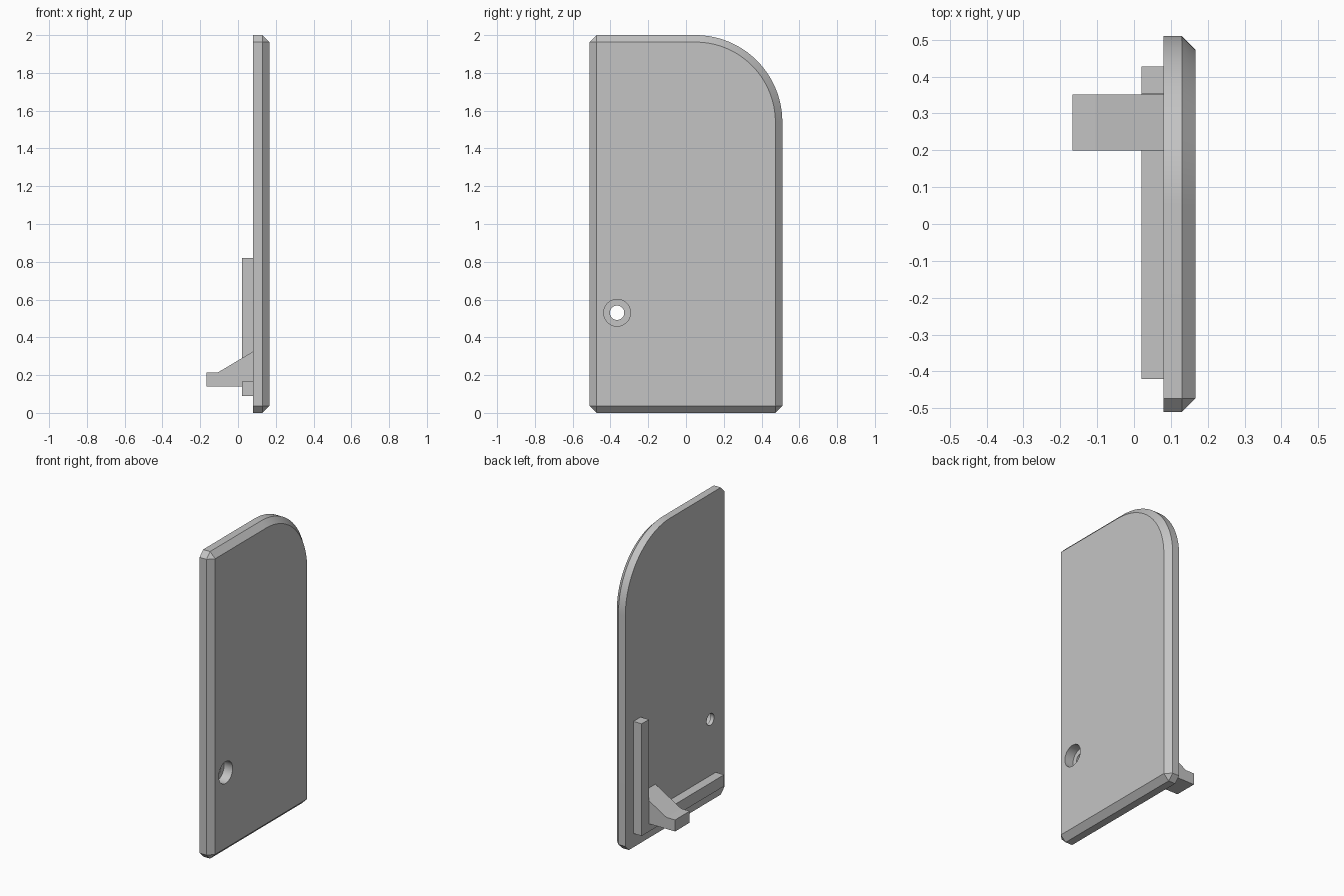
import bpy, bmesh, math
from mathutils import Vector

cube = bpy.data.objects.get("Cube")
if cube:
    bpy.data.objects.remove(cube, do_unlink=True)

grey = bpy.data.materials.new("plain_grey")
grey.use_nodes = True
grey.diffuse_color = (0.55, 0.55, 0.55, 1)
grey.node_tree.nodes["Principled BSDF"].inputs["Base Color"].default_value = (0.55, 0.55, 0.55, 1)

BACK, FRONT, CHAMFER = 0.08, 0.167, 0.037
HALF, HEIGHT, RADIUS = 0.51, 2.0, 0.46


def prism(name, points, offset, chamfer=None):
    """Extrude a closed 3D outline along an offset."""
    bm = bmesh.new()
    face = bm.faces.new([bm.verts.new(p) for p in points])
    result = bmesh.ops.extrude_face_region(bm, geom=[face], use_keep_orig=True)
    moved = [v for v in result["geom"] if isinstance(v, bmesh.types.BMVert)]
    bmesh.ops.translate(bm, verts=moved, vec=Vector(offset))
    bmesh.ops.recalc_face_normals(bm, faces=bm.faces)
    if chamfer:
        edges = [e for e in bm.edges if chamfer(e)]
        bmesh.ops.bevel(bm, geom=edges, offset=CHAMFER, offset_type='OFFSET',
                        segments=1, profile=0.5, affect='EDGES')
    mesh = bpy.data.meshes.new(name)
    bm.to_mesh(mesh)
    bm.free()
    obj = bpy.data.objects.new(name, mesh)
    bpy.context.collection.objects.link(obj)
    mesh.materials.append(grey)
    return obj


def activate(obj):
    bpy.ops.object.select_all(action='DESELECT')
    obj.select_set(True)
    bpy.context.view_layer.objects.active = obj


def bore(target, radius, start, end):
    """Cut a round hole along x."""
    ring = [(start, -0.365 + radius * math.cos(a), 0.53 + radius * math.sin(a))
            for a in (math.tau * i / 48 for i in range(48))]
    cutter = prism("hole_cutter", ring, (end - start, 0, 0))
    cutter.hide_render = True
    activate(target)
    mod = target.modifiers.new("hole", 'BOOLEAN')
    mod.operation, mod.object, mod.solver = 'DIFFERENCE', cutter, 'EXACT'
    bpy.ops.object.modifier_apply(modifier=mod.name)
    bpy.data.objects.remove(cutter, do_unlink=True)


# Door panel: one rounded top corner, chamfered rim and cut square corners
def rim_or_corner(edge):
    a, b = (v.co for v in edge.verts)
    if min(a.x, b.x) > FRONT - 0.001:
        return True
    along_x = abs(a.x - b.x) > 0.01
    square = abs(abs(a.y) - HALF) < 0.001 and (a.z < 0.001 or a.y < 0 and a.z > 1.9)
    return along_x and square


outline = [(BACK, -HALF, HEIGHT), (BACK, -HALF, 0), (BACK, HALF, 0)]
for i in range(33):
    a = math.pi / 2 * i / 32
    outline.append((BACK, HALF - RADIUS + RADIUS * math.cos(a),
                    HEIGHT - RADIUS + RADIUS * math.sin(a)))
panel = prism("door_panel", outline, (FRONT - BACK, 0, 0), rim_or_corner)

# Stepped round hole
bore(panel, 0.038, 0, 0.3)
bore(panel, 0.071, BACK + 0.025, 0.3)
activate(panel)
bpy.ops.object.shade_smooth_by_angle(angle=math.radians(25))

# L-shaped rib on the inner side
rib = [(-0.42, 0.09), (0.427, 0.09), (0.427, 0.82), (0.353, 0.82),
       (0.353, 0.165), (-0.42, 0.165)]
prism("inner_rib", [(0.02, y, z) for y, z in rib], (BACK - 0.02, 0, 0))

# Sloped support bracket
bracket = [(BACK, 0.14), (-0.167, 0.14), (-0.167, 0.215), (-0.105, 0.215), (BACK, 0.325)]
prism("support_bracket", [(x, 0.2, z) for x, z in bracket], (0, 0.151, 0))
